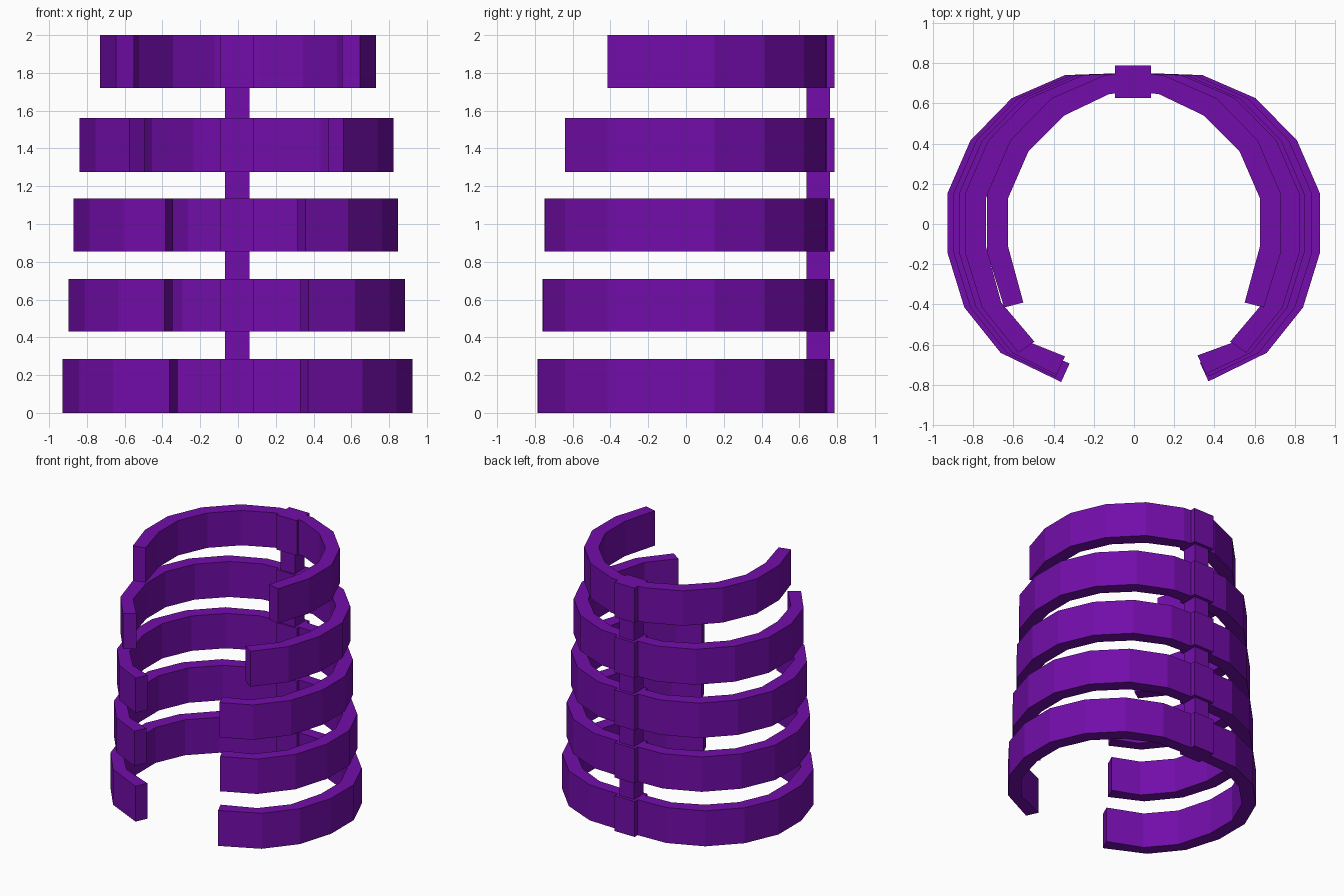
import bpy
import bmesh

cube = bpy.data.objects.get("Cube")
if cube:
    bpy.data.objects.remove(cube)

# Single purple material
purple = bpy.data.materials.new("purple")
purple.use_nodes = True
colour = (0.17, 0.004, 0.40, 1)
purple.diffuse_color = colour
purple.node_tree.nodes["Principled BSDF"].inputs["Base Color"].default_value = colour

# Half rib profile from the back round to the front, outer and inner edges
OUTER = [(0.34, 0.74), (0.605, 0.625), (0.81, 0.415), (0.925, 0.15),
         (0.925, -0.14), (0.84, -0.415), (0.66, -0.64)]
INNER = [(0.32, 0.645), (0.54, 0.54), (0.72, 0.36), (0.82, 0.13),
         (0.82, -0.115), (0.745, -0.39), (0.58, -0.585)]


def finish(name, bm):
    bmesh.ops.recalc_face_normals(bm, faces=bm.faces)
    mesh = bpy.data.meshes.new(name)
    bm.to_mesh(mesh)
    bm.free()
    mesh.materials.append(purple)
    obj = bpy.data.objects.new(name, mesh)
    bpy.context.collection.objects.link(obj)


def box(name, low, high):
    bm = bmesh.new()
    bmesh.ops.create_cube(bm, size=1)
    for v in bm.verts:
        v.co = [(a + b) / 2 + c * (b - a) for a, b, c in zip(low, high, v.co)]
    finish(name, bm)


def half_rib(name, side, shift, count, tip, z0, z1):
    """Curved bar of rectangular section, moved inward by shift."""
    outer = [(0, 0.752)] + [(x - shift, y) for x, y in OUTER[:count]]
    inner = [(0, 0.66)] + [(x - shift, y) for x, y in INNER[:count]]
    if tip:
        x, y = tip
        outer.append((x, y))
        inner.append((x - 0.042, y + 0.092))
    bm = bmesh.new()
    rings = []
    for (ox, oy), (ix, iy) in zip(outer, inner):
        corners = [(ox, oy, z0), (ox, oy, z1), (ix, iy, z1), (ix, iy, z0)]
        rings.append([bm.verts.new((side * x, y, z)) for x, y, z in corners])
    for a, b in zip(rings, rings[1:]):
        for i in range(4):
            j = (i + 1) % 4
            bm.faces.new((a[i], a[j], b[j], b[i]))
    bm.faces.new(rings[0])
    bm.faces.new(rings[-1])
    finish(name, bm)


# Levels: bottom, top, left shift, right shift, profile points, left tip, right tip
LEVELS = [
    (0.0, 0.285, 0.0, -0.003, 7, (0.37, -0.782), (0.362, -0.785)),
    (0.43, 0.71, 0.04, 0.027, 7, (0.372, -0.757), (0.39, -0.76)),
    (0.855, 1.135, 0.078, 0.055, 7, (0.358, -0.745), (0.385, -0.75)),
    (1.275, 1.56, 0.102, 0.085, 7, None, None),
    (1.72, 2.0, 0.195, 0.195, 6, None, None),
]

# Ribs and a vertebra block at each level
for n, (z0, z1, left, right, count, tip_l, tip_r) in enumerate(LEVELS, 1):
    half_rib(f"left_rib_{n}", 1, left, count, tip_l, z0, z1)
    half_rib(f"right_rib_{n}", -1, right, count, tip_r, z0, z1)
    box(f"vertebra_{n}", (-0.095, 0.625, z0), (0.085, 0.787, z1))

# Spine segments joining the vertebrae
for n, (a, b) in enumerate(zip(LEVELS, LEVELS[1:]), 1):
    box(f"spine_{n}", (-0.07, 0.637, a[1] - 0.02), (0.06, 0.762, b[0] + 0.02))
